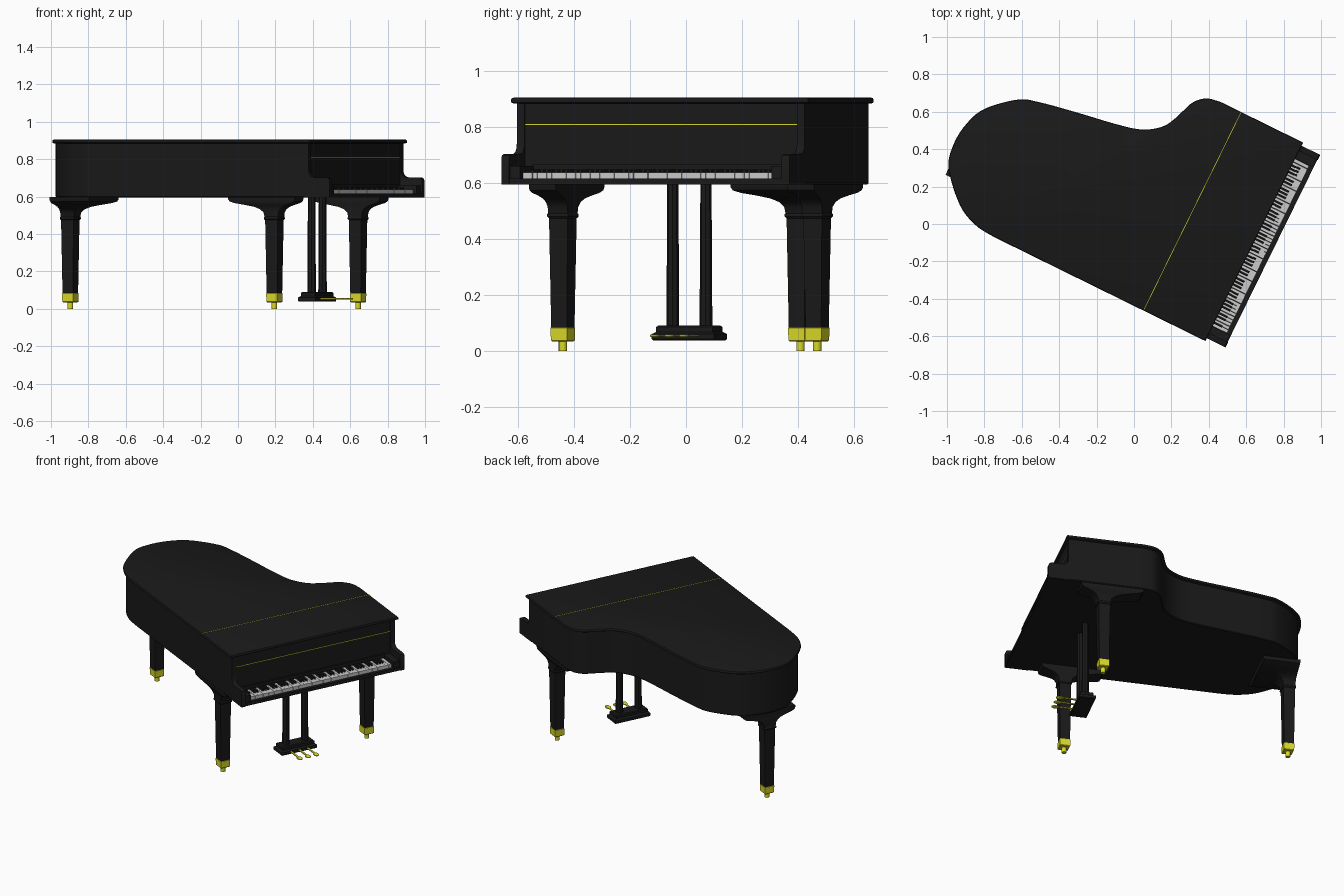
import bpy, bmesh, math
from mathutils import Matrix, Vector

if "Cube" in bpy.data.objects:
    bpy.data.objects.remove(bpy.data.objects["Cube"])

# Built in a local frame (a = along keyboard, b = towards tail), then turned
TURN = Matrix.Rotation(math.radians(63.8), 4, 'Z')
MID = 0.1975            # centre of the keyboard along a
FRONT, BED = -0.731, 0.595


def material(name, rgb):
    m = bpy.data.materials.new(name)
    m.diffuse_color = (*rgb, 1)
    m.use_nodes = True
    m.node_tree.nodes["Principled BSDF"].inputs["Base Color"].default_value = m.diffuse_color
    return m


BLACK = material("black_lacquer", (0.01, 0.01, 0.01))
BRASS = material("brass", (0.7, 0.7, 0.02))
IVORY = material("ivory", (0.75, 0.75, 0.75))


def finish(bm, name, mat, smooth=False):
    bmesh.ops.recalc_face_normals(bm, faces=bm.faces)
    bm.transform(TURN)
    me = bpy.data.meshes.new(name)
    bm.to_mesh(me)
    bm.free()
    me.materials.append(mat)
    ob = bpy.data.objects.new(name, me)
    bpy.context.collection.objects.link(ob)
    if smooth:
        bpy.ops.object.select_all(action='DESELECT')
        ob.select_set(True)
        bpy.context.view_layer.objects.active = ob
        bpy.ops.object.shade_smooth_by_angle(angle=math.radians(35))
    return ob


def add_loft(bm, rings):
    rows = [[bm.verts.new(p) for p in ring] for ring in rings]
    n = len(rows[0])
    for lo, hi in zip(rows, rows[1:]):
        for i in range(n):
            j = (i + 1) % n
            bm.faces.new((lo[i], lo[j], hi[j], hi[i]))
    bm.faces.new(rows[0][::-1])
    bm.faces.new(rows[-1])


def loft(name, rings, mat, smooth=False):
    bm = bmesh.new()
    add_loft(bm, rings)
    return finish(bm, name, mat, smooth)


def rect(a0, a1, b0, b1, z):
    return [(a0, b0, z), (a1, b0, z), (a1, b1, z), (a0, b1, z)]


def box(name, a0, a1, b0, b1, z0, z1, mat=BLACK):
    return loft(name, [rect(a0, a1, b0, b1, z) for z in (z0, z1)], mat)


def circle(a, b, z, r, n=12, stretch=1):
    return [(a + r * math.cos(t), b + stretch * r * math.sin(t), z)
            for t in (math.tau * (i + 0.5) / n for i in range(n))]


def spline(pts, steps=6):
    out = []
    for i in range(len(pts) - 1):
        p0, p1, p2, p3 = (Vector(pts[min(max(k, 0), len(pts) - 1)]) for k in range(i - 1, i + 3))
        for s in range(steps):
            t = s / steps
            out.append(0.5 * (2 * p1 + (p2 - p0) * t + (2 * p0 - 5 * p1 + 4 * p2 - p3) * t * t
                              + (3 * p1 - p0 - 3 * p2 + p3) * t ** 3))
    return out + [Vector(pts[-1])]


def inset(poly, d):
    out = []
    for i, p in enumerate(poly):
        e1 = (p - poly[i - 1]).normalized()
        e2 = (poly[(i + 1) % len(poly)] - p).normalized()
        n1, n2 = Vector((e1.y, -e1.x)), Vector((e2.y, -e2.x))
        out.append(p + (n1 + n2) * d / (1 + n1.dot(n2)))
    return out


# Wing-shaped outline of the lid, clockwise from the bass front corner
curve = spline([(-.393, .64), (-.38, .755), (-.321, .879), (-.172, 1.02), (-.05, 1.053),
                (.078, 1.042), (.199, .989), (.323, .85), (.362, .736), (.401, .532),
                (.436, .326), (.471, .187), (.533, .095), (.604, .052), (.707, .013),
                (.751, -.02), (.778, -.063), (.79, -.13)])
outline = [Vector((-.393, -.619))] + curve + [Vector((.79, -.619))]


def slab(name, rows):
    return loft(name, [[(p.x, p.y, z) for p in inset(outline, d)] for z, d in rows], BLACK, True)


slab("case", [(BED, .022), (BED + .005, .018), (.887, .018)])
slab("lid", [(.884, .008), (.888, .001), (.892, 0), (.898, 0), (.903, .003), (.905, .008)])
box("lid_hinge", -.386, .786, -.2515, -.2485, .904, .9058, BRASS)

# Key bed, key slip and fallboard trim
box("key_bed", -.37, .765, FRONT + .004, -.58, BED, .612)
box("key_slip", -.35, .745, FRONT + .003, -.706, .60, .617)
box("fallboard_strip", -.35, .74, -.6025, -.599, .808, .8115, BRASS)
box("fallboard_felt_rail", -.31, .70, -.612, -.59, .645, .668)

# Arms with a scooped profile, and blocks at the key ends
arm = [(-.58, .885), (-.606, .885), (-.606, .74), (-.61, .722), (-.62, .709), (-.637, .703),
       (-.712, .703), (-.725, .699), (FRONT, .688), (FRONT, BED), (-.58, BED)]
for side, a0, a1 in (("bass", -.376, -.345), ("treble", .74, .771)):
    loft(side + "_arm", [[(a, b, z) for b, z in arm] for a in (a0, a1)], BLACK, True)
box("bass_key_block", -.345, -.306, -.722, -.59, .60, .66)
box("treble_key_block", .695, .74, -.722, -.59, .60, .66)

# Keyboard: 52 white keys from A to C, black keys between
white, black = bmesh.new(), bmesh.new()
w = .997 / 52
for i in range(52):
    a = -.304 + i * w
    note = "ABCDEFG"[i % 7]
    left = .0012 if note in "CF" else .0002
    right = .0012 if note in "BE" else .0002
    add_loft(white, [rect(a + left, a + w - right, -.703, -.60, z) for z in (.612, .638)])
    if note in "ACDFG" and i < 51:
        c = a + w
        add_loft(black, [rect(c - .0058, c + .0058, -.668, -.60, .63),
                         rect(c - .0048, c + .0048, -.664, -.60, .649)])
finish(white, "white_keys", IVORY)
finish(black, "black_keys", BLACK)


# Legs: tapered square shaft, collar, flared bracket, brass ferrule and caster
def leg(name, a, b, bracket):
    def sq(h, z):
        return rect(a - h, a + h, b - h, b + h, z)
    loft(name + "_shaft", [sq(.031, .078), sq(.037, .48)], BLACK)
    loft(name + "_collar", [sq(.037, .474), sq(.042, .48), sq(.042, .488), sq(.038, .494)], BLACK)
    loft(name + "_ferrule", [sq(.028, .034), sq(.032, .038), sq(.033, .082), sq(.031, .084)], BRASS)
    loft(name + "_caster", [circle(a, b, z, .015) for z in (0, .036)], BRASS, True)
    a0, a1, b0, b1 = bracket
    rows = []
    for z, f in ((.488, 0), (.515, .03), (.532, .12), (.545, .28), (.556, .55),
                 (.565, .82), (.574, .96), (.585, 1), (.598, 1)):
        lo, hi = (lambda t: -.039 + f * (t + .039)), (lambda t: .039 + f * (t - .039))
        rows.append(rect(a + lo(a0), a + hi(a1), b + lo(b0), b + hi(b1), z))
    loft(name + "_bracket", rows, BLACK, True)


leg("bass_leg", -.309, -.369, (-.062, .045, -.15, .245))
leg("treble_leg", .704, -.369, (-.045, .062, -.15, .245))
leg("tail_leg", -.029, .985, (-.18, .18, -.2, .035))

# Pedal lyre: two posts on a stepped base
LB = -.374
for side, s in (("bass", -1), ("treble", 1)):
    c = MID + s * .066
    loft(side + "_lyre_post", [circle(c, LB, .085, .023, 8), circle(c, LB, .6, .020, 8)], BLACK)


def step(ha, hb, z):
    return rect(MID - ha, MID + ha, LB - hb, LB + hb, z)


loft("lyre_base", [step(.120, .049, .038), step(.124, .053, .042), step(.124, .053, .06),
                   step(.112, .042, .068), step(.112, .042, .085), step(.106, .036, .09)], BLACK)

# Pedals: slim rods ending in oval pads
for k, side in enumerate(("left", "middle", "right")):
    c = MID + (k - 1) * .058
    box(side + "_pedal_rod", c - .006, c + .006, -.52, LB, .051, .057, BRASS)
    loft(side + "_pedal_pad", [circle(c, -.535, z, r, 16, 1.45) for z, r in
                               ((.049, .013), (.052, .0165), (.056, .0165), (.059, .013))], BRASS, True)
